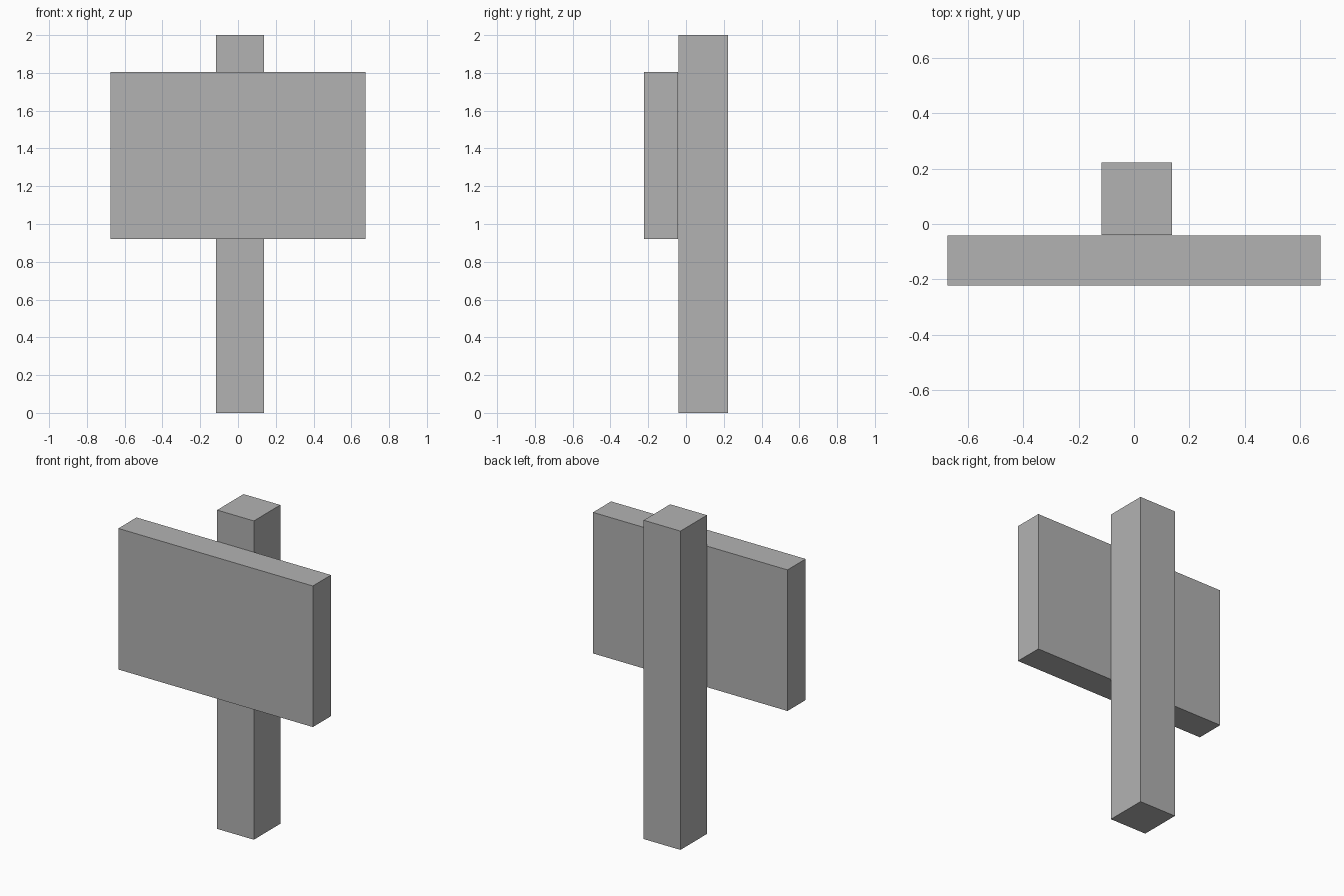
import bpy
from mathutils import Vector

default = bpy.data.objects.get("Cube")
if default:
    bpy.data.objects.remove(default, do_unlink=True)

# One plain grey for the whole signpost
grey = bpy.data.materials.new("plain_grey")
grey.use_nodes = True
colour = (0.448, 0.448, 0.448, 1.0)
grey.diffuse_color = colour
grey.node_tree.nodes["Principled BSDF"].inputs["Base Color"].default_value = colour


def add_box(name, low, high):
    """Box spanning two opposite corners."""
    low, high = Vector(low), Vector(high)
    bpy.ops.mesh.primitive_cube_add(size=1, location=(low + high) / 2)
    box = bpy.context.object
    box.name = name
    box.scale = high - low
    bpy.ops.object.transform_apply(location=False, rotation=False, scale=True)
    box.data.materials.append(grey)
    return box


# Square upright, slightly off centre
add_box("post", (-0.117, -0.04, 0), (0.138, 0.222, 2))

# Wide board fixed to the front of the post
add_box("sign_board", (-0.675, -0.222, 0.92), (0.675, -0.042, 1.805))
